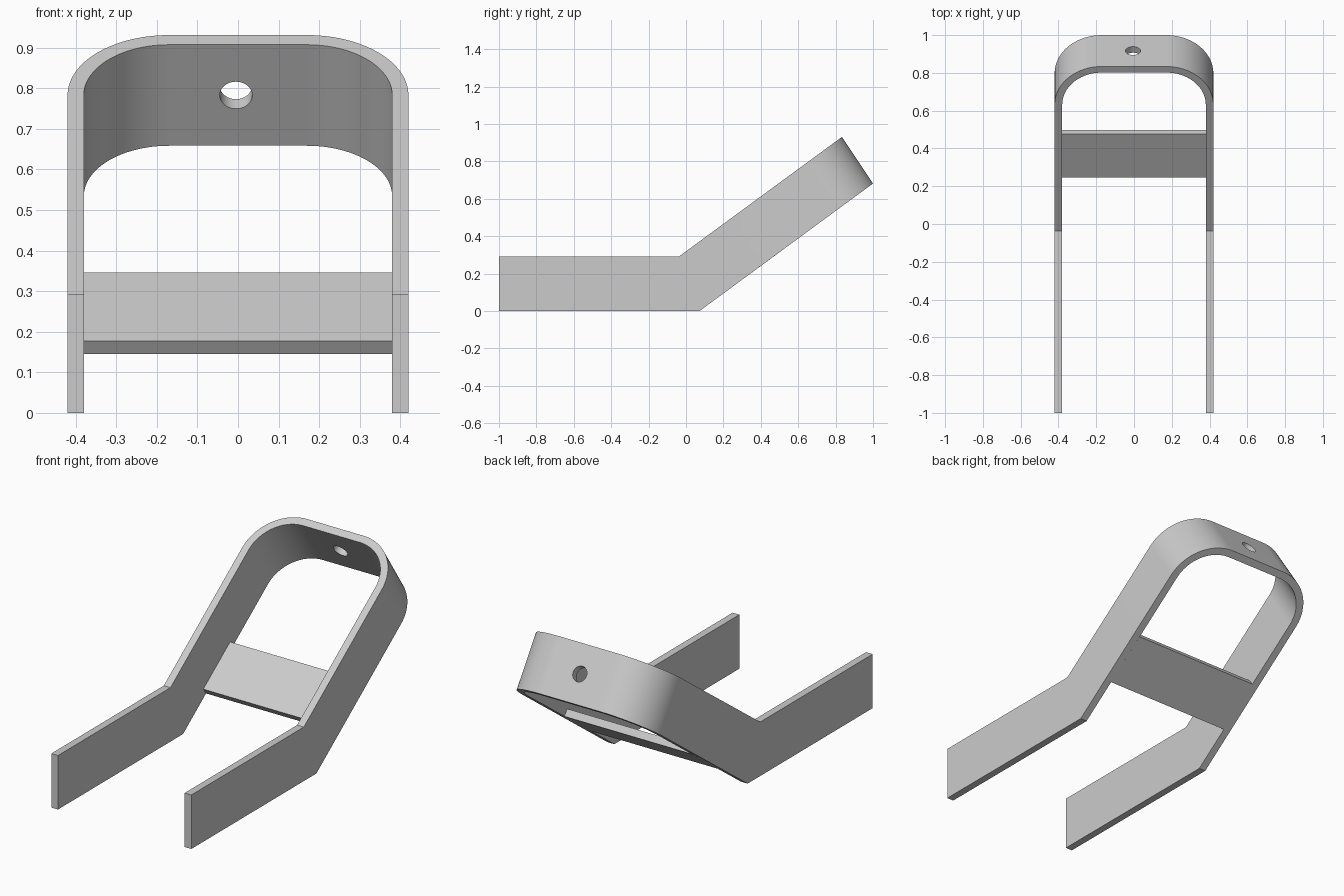
import bpy, bmesh, math
from mathutils import Vector, Matrix

cube = bpy.data.objects.get("Cube")
if cube:
    bpy.data.objects.remove(cube, do_unlink=True)

grey = bpy.data.materials.new("light_grey")
grey.use_nodes = True
colour = (0.6, 0.6, 0.6, 1)
grey.diffuse_color = colour
grey.node_tree.nodes["Principled BSDF"].inputs["Base Color"].default_value = colour

HALF, WALL, RADIUS, HEIGHT = 0.42, 0.04, 0.25, 0.293
SLOPE = math.radians(36.25)
along = Vector((0, math.cos(SLOPE), math.sin(SLOPE)))
normal = Vector((0, -math.sin(SLOPE), math.cos(SLOPE)))
end_low, end_high = Vector((0, 1, 0.682)), Vector((0, 0.834, 0.931))


def make_object(name, bm):
    bmesh.ops.recalc_face_normals(bm, faces=bm.faces)
    mesh = bpy.data.meshes.new(name)
    bm.to_mesh(mesh)
    bm.free()
    mesh.materials.append(grey)
    obj = bpy.data.objects.new(name, mesh)
    bpy.context.collection.objects.link(obj)
    return obj


def at_x(x, point):
    return Vector((x, point.y, point.z))


# Half of the bent strap: each section is outer low, outer high, inner high, inner low
def straight_section(low, high):
    return [at_x(HALF, low), at_x(HALF, high),
            at_x(HALF - WALL, high), at_x(HALF - WALL, low)]


def corner_section(angle):
    section = []
    for r, end in ((RADIUS, end_low), (RADIUS, end_high),
                   (RADIUS - WALL, end_high), (RADIUS - WALL, end_low)):
        x = HALF - RADIUS + r * math.cos(angle)
        section.append(at_x(x, end - along * (RADIUS - r * math.sin(angle))))
    return section


STEPS = 24
half = [straight_section(Vector((0, -1, 0)), Vector((0, -1, HEIGHT))),
        straight_section(Vector((0, 0.072, 0)), Vector((0, -0.036, HEIGHT)))]
half += [corner_section(i / STEPS * math.pi / 2) for i in range(STEPS + 1)]
mirrored = [[Vector((-p.x, p.y, p.z)) for p in s] for s in reversed(half)]

bm = bmesh.new()
rings = [[bm.verts.new(p) for p in s] for s in half + mirrored]
for a, b in zip(rings, rings[1:]):
    for i in range(4):
        j = (i + 1) % 4
        bm.faces.new((a[i], a[j], b[j], b[i]))
bm.faces.new(rings[0])
bm.faces.new(rings[-1])
frame = make_object("bent_frame", bm)

# Bolt hole through the closed end
bm = bmesh.new()
bmesh.ops.create_cone(bm, cap_ends=True, segments=48, radius1=0.04, radius2=0.04, depth=0.2)
centre = (end_low + end_high) / 2 - along * WALL / 2
turn = along.to_track_quat('Z', 'Y').to_matrix().to_4x4()
bm.transform(Matrix.Translation(at_x(-0.005, centre)) @ turn)
cutter = make_object("hole_cutter", bm)
cutter.hide_render = True
cut = frame.modifiers.new("hole", 'BOOLEAN')
cut.operation, cut.solver, cut.object = 'DIFFERENCE', 'EXACT', cutter
bpy.ops.object.select_all(action='DESELECT')
bpy.context.view_layer.objects.active = frame
frame.select_set(True)
bpy.ops.object.modifier_apply(modifier=cut.name)
bpy.data.objects.remove(cutter, do_unlink=True)
bpy.ops.object.shade_smooth_by_angle(angle=math.radians(25))

# Cross plate, flush with the lower edge of the sloping arms
bm = bmesh.new()
bmesh.ops.create_cube(bm, size=1)
size = Matrix.Diagonal((2 * (HALF - WALL), 0.285, WALL, 1))
middle = Vector((0, 0.269, 0.145)) + along * 0.285 / 2 + normal * WALL / 2
bm.transform(Matrix.Translation(middle) @ Matrix.Rotation(SLOPE, 4, 'X') @ size)
make_object("cross_plate", bm)
